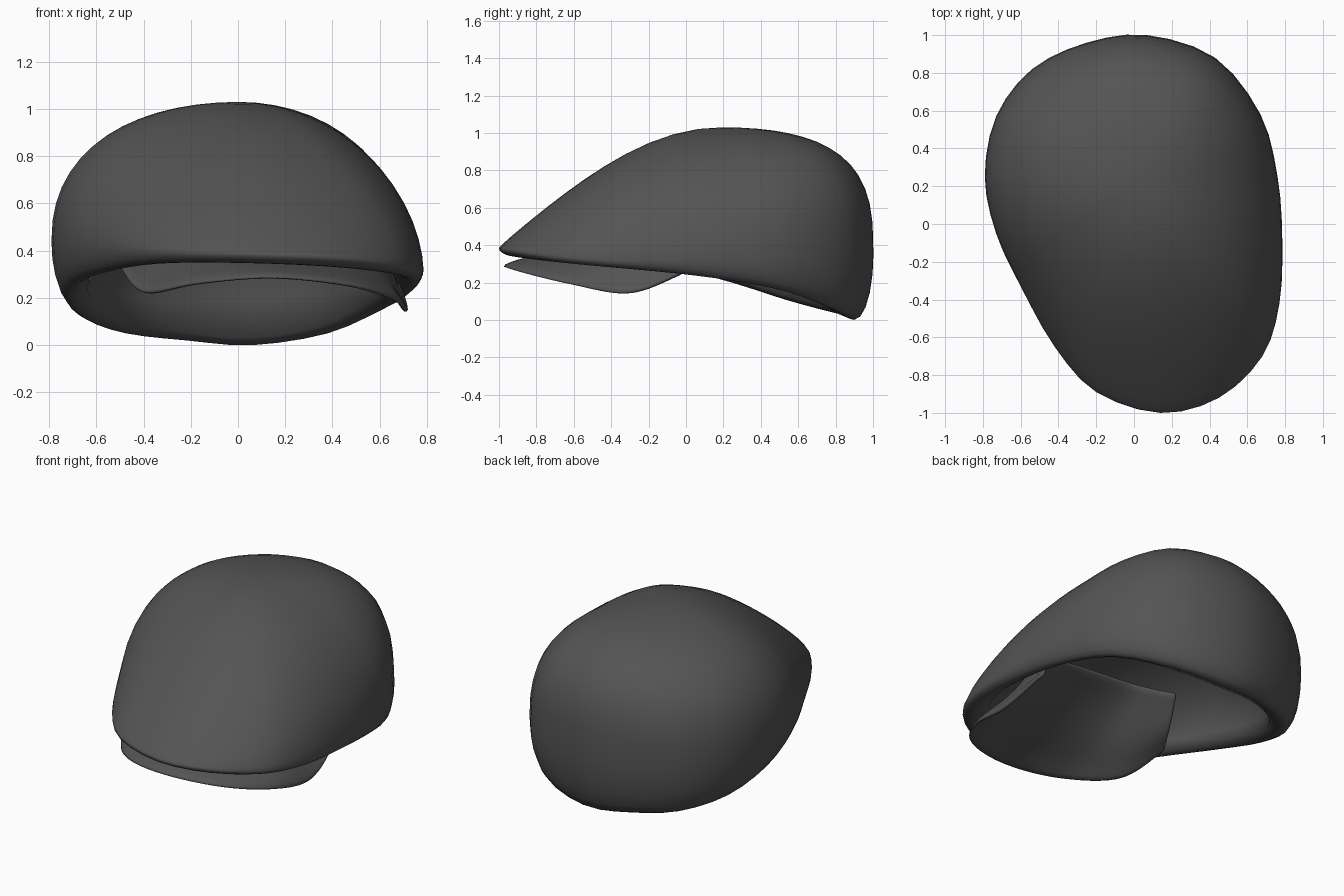
import bpy, bmesh, math

cube = bpy.data.objects.get("Cube")
if cube:
    bpy.data.objects.remove(cube)

# Single dark cloth colour
cloth = bpy.data.materials.new("dark_grey_cloth")
cloth.use_nodes = True
cloth.diffuse_color = (0.088, 0.088, 0.088, 1)
shader = next(n for n in cloth.node_tree.nodes if n.type == "BSDF_PRINCIPLED")
shader.inputs["Base Color"].default_value = cloth.diffuse_color
shader.inputs["Roughness"].default_value = 0.8


def spline(rows, steps, closed):
    """Smoothly interpolate every column of the control rows."""
    count = len(rows)

    def row(i):
        return rows[i % count] if closed else rows[max(0, min(count - 1, i))]

    result = []
    for i in range(count if closed else count - 1):
        around = [row(i + k) for k in (-1, 0, 1, 2)]
        for s in range(steps):
            u = s / steps
            result.append([
                b + 0.5 * u * (c - a + u * (2 * a - 5 * b + 4 * c - d + u * (3 * (b - c) + d - a)))
                for a, b, c, d in zip(*around)])
    if not closed:
        result.append(list(rows[-1]))
    return result


def loft(name, ribs, closed):
    """Skin a row of equal-length ribs into a smooth object."""
    bm = bmesh.new()
    grid = [[bm.verts.new(p) for p in rib] for rib in ribs]
    pairs = list(zip(grid, grid[1:]))
    if closed:
        pairs.append((grid[-1], grid[0]))
    for left, right in pairs:
        for k in range(len(left) - 1):
            bm.faces.new((left[k], left[k + 1], right[k + 1], right[k]))
    bmesh.ops.remove_doubles(bm, verts=bm.verts, dist=0.0005)
    bmesh.ops.recalc_face_normals(bm, faces=bm.faces)
    for face in bm.faces:
        face.smooth = True
    mesh = bpy.data.meshes.new(name)
    bm.to_mesh(mesh)
    bm.free()
    mesh.materials.append(cloth)
    obj = bpy.data.objects.new(name, mesh)
    bpy.context.collection.objects.link(obj)
    return obj


# Cap outline: x, y, height of widest line, height of rim, crown boxiness
outline = [
    (0.07, 1.0, 0.35, 0.0, 2.9), (-0.25, 0.96, 0.36, 0.02, 2.8),
    (-0.54, 0.82, 0.38, 0.05, 2.55), (-0.73, 0.57, 0.42, 0.11, 2.4),
    (-0.79, 0.25, 0.44, 0.2, 2.25), (-0.73, -0.05, 0.44, 0.27, 2.05),
    (-0.6, -0.33, 0.42, 0.31, 1.75), (-0.42, -0.65, 0.4, 0.34, 1.4),
    (-0.2, -0.89, 0.395, 0.35, 1.2), (0.14, -1.0, 0.385, 0.345, 1.15),
    (0.45, -0.92, 0.37, 0.33, 1.2), (0.68, -0.7, 0.34, 0.305, 1.4),
    (0.77, -0.42, 0.32, 0.28, 1.6), (0.785, -0.08, 0.32, 0.25, 1.8),
    (0.76, 0.25, 0.33, 0.21, 1.95), (0.67, 0.58, 0.34, 0.15, 2.3),
    (0.43, 0.88, 0.35, 0.05, 2.8)]
apex_x, apex_y, apex_z = 0.0, 0.2, 1.03
lining_top = 0.68
crown_steps, curl_steps = 14, 5


def cap_rib(x, y, wide, rim, boxy):
    """Crown to rim on the outside, then back up the lining."""
    crown = []
    for k in range(crown_steps + 1):
        t = math.sin(math.pi / 2 * k / crown_steps)
        power = 2 + (boxy - 2) * math.sqrt(t)
        crown.append((t, max(0, 1 - t ** power) ** (1 / power)))
    inset = 0.05 + 0.22 * (wide - rim)
    profile = [(t, wide + h * (apex_z - wide)) for t, h in crown]
    for k in range(1, curl_steps + 1):
        a = math.pi / 2 * k / curl_steps
        profile.append((1 - inset * (1 - math.cos(a)), wide - (wide - rim) * math.sin(a)))
    profile.append((1 - inset - 0.03, rim + 0.007))
    base = rim + 0.03
    profile += [(t * (0.94 - 1.3 * inset), base + h * (lining_top - base))
                for t, h in reversed(crown)]
    return [(apex_x + r * (x - apex_x), apex_y + r * (y - apex_y), z) for r, z in profile]


loft("cap_crown", [cap_rib(*row) for row in spline(outline, 3, True)], True)

# Brim: outer edge x, y, z and the inner edge x, y, z that runs up into the lining
brim_rows = [
    (0.68, -0.02, 0.25, 0.64, 0.0, 0.34), (0.715, -0.3, 0.14, 0.6, -0.12, 0.42),
    (0.67, -0.62, 0.19, 0.48, -0.18, 0.5), (0.48, -0.87, 0.25, 0.3, -0.2, 0.55),
    (0.15, -0.98, 0.285, 0.08, -0.2, 0.57), (-0.17, -0.87, 0.26, -0.12, -0.18, 0.57),
    (-0.4, -0.59, 0.22, -0.25, -0.12, 0.55), (-0.5, -0.33, 0.33, -0.36, -0.05, 0.53)]
brim_steps = 8
ribs = []
for row in spline(brim_rows, 5, False):
    rib = []
    for k in range(brim_steps + 1):
        u = k / brim_steps
        x, y, z = (a + (b - a) * u for a, b in zip(row[:3], row[3:]))
        rib.append((x, y, z - 0.03 * math.sin(math.pi * u) ** 2))
    ribs.append(rib)
brim = loft("brim", ribs, False)
thick = brim.modifiers.new("thickness", "SOLIDIFY")
thick.thickness = 0.025
thick.offset = 0
soften = brim.modifiers.new("soft_edge", "SUBSURF")
soften.levels = soften.render_levels = 1
